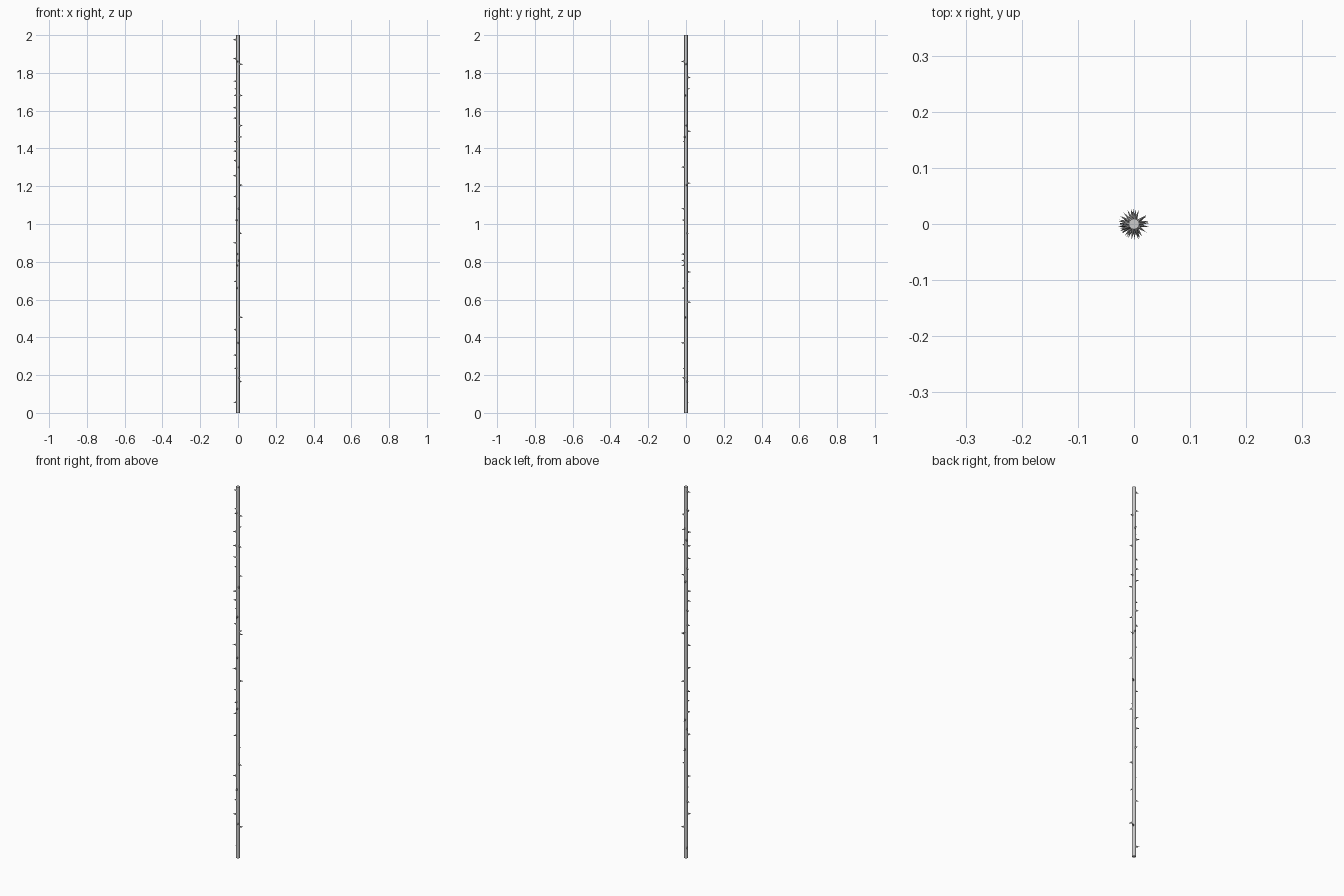
import bpy, bmesh, random
from math import radians, cos, sin
from mathutils import Vector, Matrix

if "Cube" in bpy.data.objects:
    bpy.data.objects.remove(bpy.data.objects["Cube"])

STEM_R = 0.0095
TIP_R = 0.028
random.seed(4)

# Stem
bpy.ops.mesh.primitive_cylinder_add(vertices=16, radius=STEM_R, depth=2, location=(0, 0, 1))
stem = bpy.context.object
stem.name = "stem"
bpy.ops.object.shade_smooth_by_angle()

# Thorns: (height, direction in degrees around the stem)
thorns = [
    (1.98, 180), (1.88, 170), (1.865, -95), (1.85, 0), (1.78, 80), (1.76, -155),
    (1.72, 135), (1.685, -150), (1.685, -15), (1.62, 186), (1.565, 165), (1.525, 4),
    (1.495, 112), (1.465, -35), (1.44, -145), (1.39, 192), (1.34, 160), (1.305, -72),
    (1.26, 175), (1.22, 68), (1.21, 12), (1.15, 198), (1.085, -65), (1.025, -130),
    (0.955, 40), (0.905, 182), (0.845, -100), (0.81, -78), (0.785, -112), (0.75, 100),
    (0.70, 150), (0.665, -118), (0.59, 90), (0.51, -8), (0.445, 204), (0.375, -85),
    (0.31, 172), (0.24, -138), (0.19, -60), (0.17, 30), (0.06, 155),
]

# Each thorn is a spike, narrow sideways and deeper along the stem
bm = bmesh.new()
inner = STEM_R * 0.75
for z, deg in thorns:
    a = radians(deg + random.uniform(-4, 4))
    d = Vector((cos(a), sin(a), 0))
    length = TIP_R - inner - random.uniform(0, 0.0015)
    rot = d.to_track_quat('Z', 'Y').to_matrix().to_4x4()
    place = Matrix.Translation(d * (inner + length / 2) + Vector((0, 0, z - 0.004)))
    m = place @ rot @ Matrix.Diagonal((0.0032, 0.0065, 1, 1))
    bmesh.ops.create_cone(bm, cap_ends=True, segments=8, radius1=1.0,
                          radius2=0.0, depth=length, matrix=m)
mesh = bpy.data.meshes.new("thorns")
bm.to_mesh(mesh)
bm.free()
obj = bpy.data.objects.new("thorns", mesh)
bpy.context.collection.objects.link(obj)
